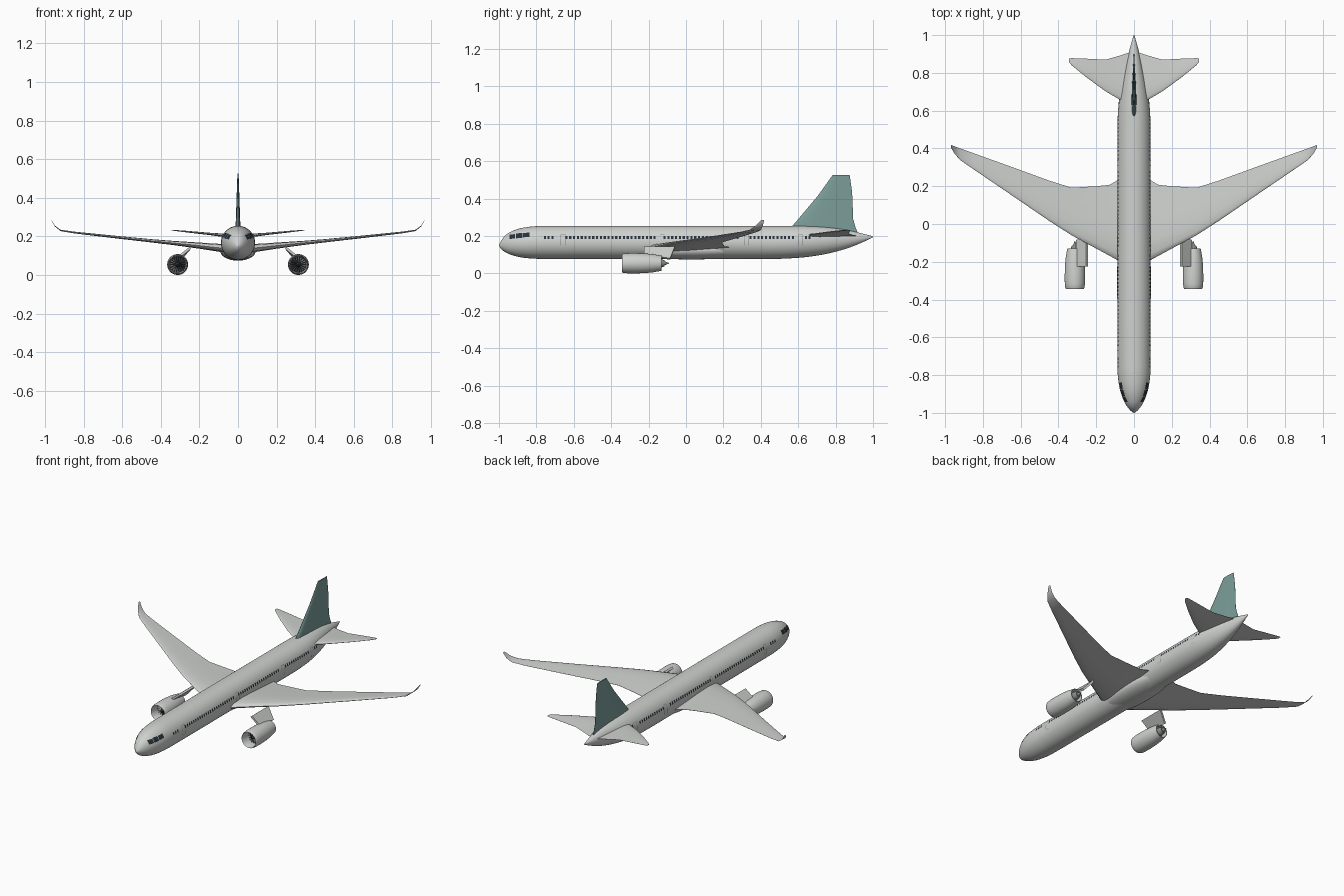
import bpy, bmesh
from math import pi, sin, cos, sqrt, radians

cube = bpy.data.objects.get("Cube")
if cube:
    bpy.data.objects.remove(cube, do_unlink=True)


def material(name, r, g, b):
    m = bpy.data.materials.new(name)
    m.use_nodes = True
    m.diffuse_color = (r, g, b, 1)
    bsdf = next(n for n in m.node_tree.nodes if n.type == 'BSDF_PRINCIPLED')
    bsdf.inputs["Base Color"].default_value = (r, g, b, 1)
    return m


SKIN = material("pale grey paint", .62, .64, .62)
TEAL = material("teal paint", .2, .34, .32)
GLASS = material("dark glass", .02, .03, .04)
METAL = material("blade metal", .25, .26, .26)
SEAM = material("door seam grey", .22, .23, .23)


def build(name, bm, mat, mirror=False, fix=True):
    """Turn a bmesh into a smooth shaded object, optionally mirrored left to right."""
    if fix:
        bmesh.ops.remove_doubles(bm, verts=bm.verts, dist=1e-5)
        bmesh.ops.recalc_face_normals(bm, faces=bm.faces)
    mesh = bpy.data.meshes.new(name)
    bm.to_mesh(mesh)
    bm.free()
    mesh.materials.append(mat)
    ob = bpy.data.objects.new(name, mesh)
    bpy.context.collection.objects.link(ob)
    if mirror:
        mod = ob.modifiers.new("mirror", 'MIRROR')
        mod.use_mirror_merge = False
    bpy.ops.object.select_all(action='DESELECT')
    ob.select_set(True)
    bpy.context.view_layer.objects.active = ob
    bpy.ops.object.shade_smooth_by_angle(angle=radians(40))
    return ob


def skin_rings(bm, rings, caps=True):
    """Join closed rings of points into a tube."""
    rows = [[bm.verts.new(p) for p in ring] for ring in rings]
    n = len(rows[0])
    for a, b in zip(rows, rows[1:]):
        for i in range(n):
            j = (i + 1) % n
            bm.faces.new((a[i], a[j], b[j], b[i]))
    if caps:
        bm.faces.new(rows[0])
        bm.faces.new(rows[-1])


# Fuselage stations: y, half width, top, bottom
STATIONS = [(-1, .002, .152, .148), (-.99, .016, .172, .132), (-.97, .034, .199, .116),
            (-.94, .052, .221, .101), (-.89, .071, .24, .087), (-.83, .083, .25, .08),
            (-.75, .088, .254, .077), (.45, .088, .254, .077), (.55, .087, .254, .08),
            (.65, .08, .253, .088), (.75, .064, .247, .104), (.85, .042, .234, .13),
            (.93, .022, .216, .16), (1, .002, .198, .193)]


def section(y):
    """Half width, centre height and half height of the fuselage at y."""
    k = 0
    while k < len(STATIONS) - 2 and y > STATIONS[k + 1][0]:
        k += 1

    def slope(i, c):
        a, b = STATIONS[max(i - 1, 0)], STATIONS[min(i + 1, len(STATIONS) - 1)]
        return (b[c] - a[c]) / (b[0] - a[0])
    p, q = STATIONS[k], STATIONS[k + 1]
    h = q[0] - p[0]
    t = (y - p[0]) / h
    w, top, bot = [p[c] * (1 + 2 * t) * (1 - t) ** 2 + q[c] * t * t * (3 - 2 * t)
                   + h * slope(k, c) * t * (1 - t) ** 2 + h * slope(k + 1, c) * t * t * (t - 1)
                   for c in (1, 2, 3)]
    return w, (top + bot) / 2, (top - bot) / 2


bm = bmesh.new()
rings = []
for (y0, *_), (y1, *_) in zip(STATIONS, STATIONS[1:]):
    for i in range(3):
        rings.append(y0 + (y1 - y0) * i / 3)
rings.append(1)
ANGLES = [2 * pi * i / 48 for i in range(48)]
skin_rings(bm, [[(w * cos(a), y, c + h * sin(a)) for a in ANGLES]
                for y in rings for w, c, h in [section(y)]])
build("fuselage", bm, SKIN)

# Belly fairing
bm = bmesh.new()
bmesh.ops.create_uvsphere(bm, u_segments=32, v_segments=16, radius=1)
bmesh.ops.scale(bm, vec=(.092, .3, .05), verts=bm.verts)
bmesh.ops.translate(bm, vec=(0, .03, .124), verts=bm.verts)
build("belly_fairing", bm, SKIN)


def on_skin(y, z):
    w, c, h = section(y)
    return (w * sqrt(max(0, 1 - ((z - c) / h) ** 2)) + .0015, y, z)


def patch(bm, y0, y1, low, high, slant=0):
    """A painted panel that follows the fuselage side."""
    for i in range(2):
        z0, z1 = low + (high - low) * i / 2, low + (high - low) * (i + 1) / 2
        bm.faces.new([bm.verts.new(on_skin(y, z + slant * (y - y0))) for y, z in
                      ((y0, z0), (y1, z0), (y1, z1), (y0, z1))])


# Cabin windows
bm = bmesh.new()
for start, end in ((-.76, -.69), (-.645, -.16), (-.12, .3), (.34, .585), (.635, .68)):
    count = round((end - start) / .0205)
    for i in range(count):
        y = start + i * .0205
        patch(bm, y, y + .011, .184, .2)
build("cabin_windows", bm, GLASS, True, False)

# Cockpit windows
bm = bmesh.new()
for y0, y1, low, high in ((-.943, -.913, .184, .207), (-.91, -.878, .187, .213),
                          (-.875, -.838, .192, .215)):
    patch(bm, y0, y1, low, high, .1)
build("cockpit_windows", bm, GLASS, True, False)

# Door seams
bm = bmesh.new()
for y in (-.67, -.14, .31, .6):
    for edge in (y, y + .024):
        patch(bm, edge, edge + .002, .148, .208)
    for z in (.148, .206):
        patch(bm, y, y + .026, z, z + .002)
build("door_seams", bm, SEAM, True, False)

# Airfoil: chord fraction and thickness fraction, front to back
FOIL = [(0, 0), (.02, .22), (.08, .4), (.25, .5), (.5, .4), (.75, .2), (1, .02)]


def loft(name, sections, mat, upright=False):
    """Loft an airfoil through sections: span, leading y, trailing y, height, thickness."""
    loop = FOIL + [(c, -t) for c, t in reversed(FOIL[1:])]
    rings = []
    for span, lead, trail, height, thick in sections:
        ring = []
        for c, t in loop:
            y = lead + (trail - lead) * c
            ring.append((t * thick, y, span) if upright else (span, y, height + t * thick))
        rings.append(ring)
    bm = bmesh.new()
    skin_rings(bm, rings)
    return build(name, bm, mat, not upright)


loft("wings", [(.01, -.225, .24, .135, .05), (.09, -.19, .23, .14, .042),
               (.13, -.168, .207, .144, .038), (.2, -.13, .2, .152, .032),
               (.33, -.06, .192, .165, .022), (.45, .017, .23, .177, .017),
               (.65, .154, .303, .198, .013), (.85, .29, .375, .22, .009),
               (.92, .338, .4, .231, .007), (.95, .372, .411, .254, .005),
               (.968, .402, .418, .285, .003)], SKIN)

loft("tailplanes", [(.005, .62, .915, .2, .022), (.07, .655, .893, .205, .018),
                    (.15, .702, .87, .213, .012), (.25, .775, .875, .223, .009),
                    (.33, .84, .878, .231, .005), (.345, .858, .876, .232, .003)], SKIN)

loft("tail_fin", [(.208, .56, .922, 0, .024), (.25, .566, .905, 0, .026),
                  (.29, .6, .894, 0, .022), (.415, .705, .889, 0, .014),
                  (.45, .73, .886, 0, .011), (.527, .785, .875, 0, .006)], TEAL, True)

# Engines
EX, EZ = .313, .054


def revolve(name, profile, mat):
    bm = bmesh.new()
    skin_rings(bm, [[(EX + r * cos(a), y, EZ + r * sin(a)) for a in ANGLES]
                    for r, y in profile], False)
    build(name, bm, mat, True)


revolve("engine_cowls", [(.041, -.25), (.043, -.3), (.045, -.335), (.048, -.343), (.051, -.337),
                         (.0535, -.315), (.054, -.28), (.053, -.23), (.049, -.18), (.04, -.13),
                         (.037, -.13), (.04, -.17), (.041, -.25)], SKIN)
revolve("engine_cores", [(.03, -.25), (.028, -.17), (.022, -.13), (.016, -.115),
                         (.011, -.115), (.001, -.09)], METAL)
revolve("fan_backings", [(.001, -.27), (.042, -.27), (.042, -.265), (.001, -.265)], GLASS)
revolve("fan_spinners", [(.001, -.315), (.007, -.308), (.012, -.29), (.013, -.27)], GLASS)

# Fan blades
bm = bmesh.new()
for i in range(18):
    a = 2 * pi * i / 18
    pts = [(.012, a, -.29), (.041, a, -.29), (.041, a + .25, -.275), (.012, a + .25, -.275)]
    bm.faces.new([bm.verts.new((EX + r * cos(b), y, EZ + r * sin(b))) for r, b, y in pts])
build("fan_blades", bm, METAL, True, False)

# Pylons lean inward from the cowl up to the wing
bm = bmesh.new()
skin_rings(bm, [[(x, front, z), (x + .01, front, z + .008), (x + .01, back, z + .008 - drop),
                 (x, back, z - drop)]
                for x, z, front, back, drop in ((.297, .093, -.225, -.085, .02),
                                                (.243, .136, -.225, -.06, 0))])
build("engine_pylons", bm, SKIN, True)
